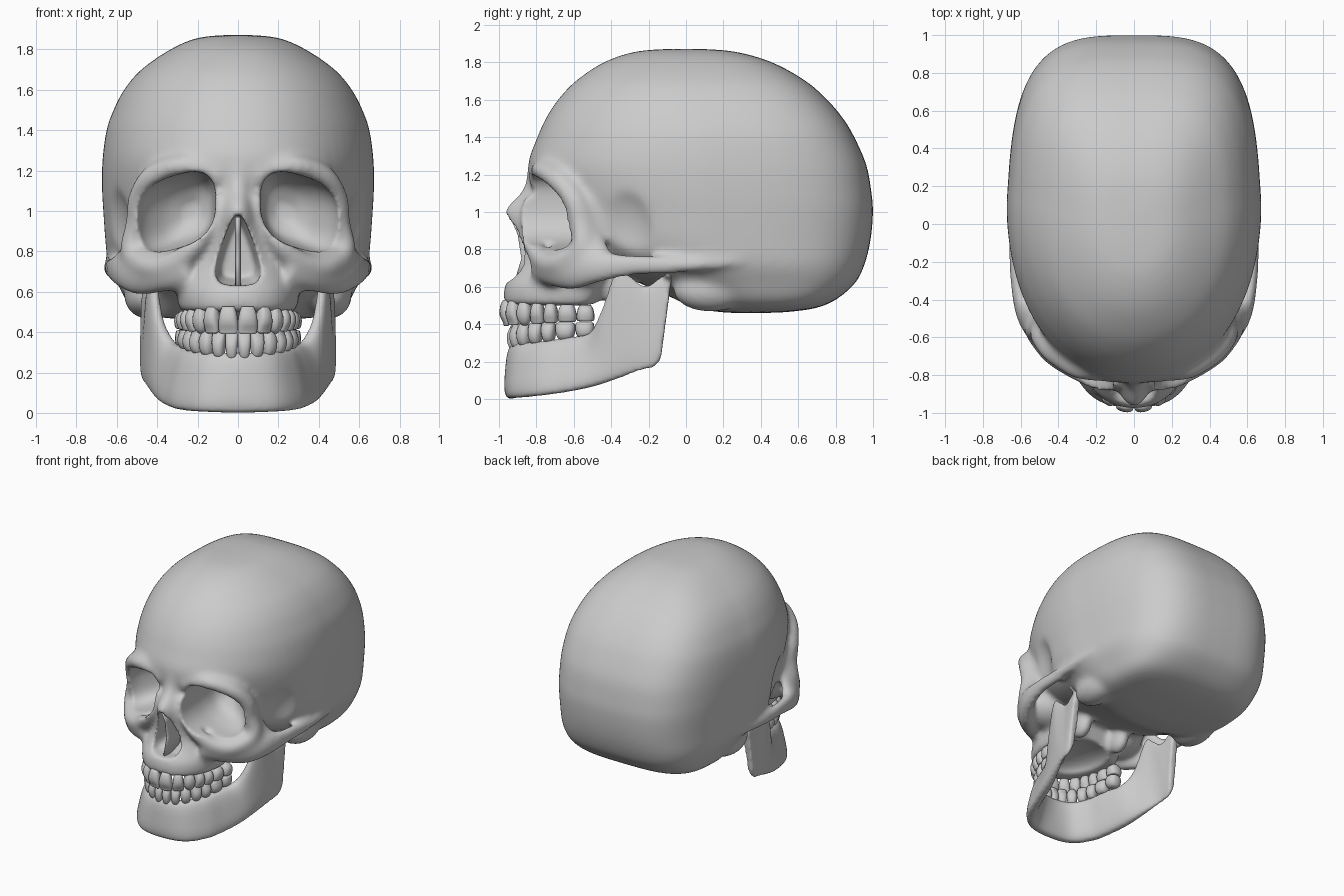
import bpy, bmesh, math
from mathutils import Vector, Matrix

if "Cube" in bpy.data.objects:
    bpy.data.objects.remove(bpy.data.objects["Cube"])

Z, Y = Vector((0, 0, 1)), Vector((0, 1, 0))


# ---- helpers ----
def spline(rows, n):
    """Catmull-Rom through rows of numbers, n steps per span."""
    out, last = [], len(rows) - 1
    for i in range(last):
        p = [rows[max(i - 1, 0)], rows[i], rows[i + 1], rows[min(i + 2, last)]]
        for k in range(n):
            t = k / n
            out.append([0.5 * (2 * b + (c - a) * t + (2 * a - 5 * b + 4 * c - d) * t * t
                               + (3 * b - a - 3 * c + d) * t ** 3) for a, b, c, d in zip(*p)])
    return out + [list(rows[-1])]


def unit(n, e, e2=None):
    """Superellipse outline; e2 is the exponent of the lower half."""
    pts = []
    for k in range(n):
        a = 2 * math.pi * k / n
        c, s = math.cos(a), math.sin(a)
        x = 2 / (e2 if e2 and s < 0 else e)
        pts.append((math.copysign(abs(c) ** x, c), math.copysign(abs(s) ** x, s)))
    return pts


def skin(bm, rings):
    vs = [[bm.verts.new(p) for p in r] for r in rings]
    n = len(vs[0])
    faces = [bm.faces.new((a[i], a[(i + 1) % n], b[(i + 1) % n], b[i]))
             for a, b in zip(vs, vs[1:]) for i in range(n)]
    faces += [bm.faces.new(vs[0]), bm.faces.new(vs[-1])]
    bmesh.ops.recalc_face_normals(bm, faces=faces)


def stack(bm, rows, front=2.1, back=2.1, k=0.52, n=5):
    """Horizontal slices: z, front y, back y, half width."""
    rings = []
    for z, yf, yb, hw in spline(rows, n):
        yc = yf + (yb - yf) * k
        rings.append([(hw * x, yc + y * ((yb - yc) if y > 0 else (yc - yf)), z)
                      for x, y in unit(64, back, front)])
    skin(bm, rings)


def tube(bm, rows, side, ref):
    """Swept oval: x, y, z, radius across, radius along ref."""
    rows = spline([(r[0] * side,) + r[1:] for r in rows], 6)
    pts = [Vector(r[:3]) for r in rows]
    rings = []
    for i, r in enumerate(rows):
        d = (pts[min(i + 1, len(pts) - 1)] - pts[max(i - 1, 0)]).normalized()
        a = d.cross(ref).normalized()
        b = a.cross(d)
        rings.append([pts[i] + a * x * r[3] + b * y * r[4] for x, y in unit(16, 2)])
    skin(bm, rings)


def ball(bm, c, r):
    bmesh.ops.create_icosphere(bm, subdivisions=4, radius=1,
                               matrix=Matrix.Translation(c) @ Matrix.Diagonal((*r, 1)))


def make(name, bm):
    me = bpy.data.meshes.new(name)
    bm.to_mesh(me)
    bm.free()
    ob = bpy.data.objects.new(name, me)
    bpy.context.collection.objects.link(ob)
    return ob


def modify(ob, kind, **kw):
    m = ob.modifiers.new(kind, kind)
    for key, v in kw.items():
        setattr(m, key, v)
    bpy.context.view_layer.objects.active = ob
    bpy.ops.object.modifier_apply(modifier=m.name)


def cut(ob, bm):
    tool = make("cutter", bm)
    tool.hide_render = True
    modify(ob, 'BOOLEAN', operation='DIFFERENCE', solver='EXACT', object=tool)
    bpy.data.objects.remove(tool)


def smooth(ob):
    for p in ob.data.polygons:
        p.use_smooth = True


# ---- braincase, narrowing slightly to the back ----
bm = bmesh.new()
stack(bm, [(1.872, -.09, .07, .05), (1.857, -.27, .26, .20), (1.80, -.44, .46, .335),
           (1.70, -.59, .64, .48), (1.60, -.685, .755, .565), (1.50, -.75, .84, .617),
           (1.40, -.795, .90, .652), (1.25, -.845, .965, .672), (1.10, -.81, .992, .675),
           (1.0, -.76, 1.0, .670), (.85, -.70, .987, .66), (.72, -.50, .955, .645),
           (.62, -.25, .905, .60), (.53, -.05, .80, .55), (.485, .05, .69, .47),
           (.465, .18, .54, .30), (.46, .25, .42, .12)], 2.1, 3.4)
for v in bm.verts:
    v.co.x *= 1 - .09 * max(0, v.co.y - .1)
skull = make("skull", bm)

# temporal hollows behind the cheek arches
bm = bmesh.new()
for s in (1, -1):
    ball(bm, (.76 * s, -.40, .86), (.24, .28, .36))
cut(skull, bm)

# ---- face bones added to the braincase ----
bm = bmesh.new()
bm.from_mesh(skull.data)
# upper jaw
stack(bm, [(.50, -.975, -.47, .29), (.60, -.972, -.42, .305), (.66, -.935, -.40, .29),
           (.75, -.88, -.38, .28), (.85, -.87, -.36, .26), (1.0, -.86, -.36, .20),
           (1.15, -.82, -.36, .18)], 2.2, 3, .7)
# nose bridge and aperture walls
stack(bm, [(1.24, -.845, -.6, .13), (1.12, -.875, -.6, .095), (1.02, -.968, -.6, .10),
           (.96, -.965, -.6, .125), (.88, -.925, -.6, .16), (.75, -.91, -.6, .2),
           (.62, -.945, -.6, .2)], 1.8, 2, .7)
for s in (1, -1):
    # eye socket rim
    tube(bm, [(.08, -.79, 1.16, .06, .06), (.17, -.775, 1.205, .06, .06),
              (.29, -.755, 1.225, .055, .07), (.42, -.675, 1.17, .06, .07),
              (.50, -.60, 1.07, .045, .06), (.518, -.56, .94, .04, .06),
              (.525, -.56, .80, .06, .06), (.44, -.68, .725, .06, .06),
              (.32, -.76, .74, .06, .06), (.21, -.825, .83, .05, .05),
              (.13, -.84, .96, .04, .05), (.11, -.82, 1.08, .04, .05)], s, Y)
    # cheekbone and arch
    tube(bm, [(.22, -.77, .70, .08, .08), (.37, -.70, .695, .07, .10),
              (.49, -.60, .69, .06, .11), (.575, -.48, .705, .05, .09),
              (.62, -.30, .715, .036, .062), (.63, -.10, .715, .036, .05),
              (.635, .10, .72, .035, .035), (.62, .30, .735, .03, .02)], s, Z)
    # web between socket rim and arch
    tube(bm, [(.49, -.54, 1.02, .035, .05), (.515, -.51, .88, .035, .06),
              (.565, -.46, .77, .035, .07), (.60, -.40, .72, .03, .05)], s, Y)
    ball(bm, (.33 * s, -.51, .98), (.195, .235, .27))  # socket walls
    ball(bm, (.31 * s, -.55, .77), (.18, .18, .16))    # cheek filling
    ball(bm, (.45 * s, .13, .58), (.115, .20, .115))   # mastoid
    ball(bm, (.17 * s, -.38, .62), (.06, .10, .12))    # pterygoid plate
bm.to_mesh(skull.data)
bm.free()
modify(skull, 'REMESH', mode='VOXEL', voxel_size=.016)
modify(skull, 'SMOOTH', factor=.5, iterations=18)

# ---- eye sockets, nose opening and palate ----
bm = bmesh.new()
for s in (1, -1):
    rings = []
    for y, cx, w, h in spline([(-1.1, .308, .197, .182), (-.72, .308, .197, .182),
                               (-.58, .295, .18, .17), (-.47, .255, .12, .125),
                               (-.41, .235, .04, .04)], 5):
        rings.append([(s * (cx + w * x), y, .995 + h * v - .28 * w * x)
                      for x, v in unit(40, 2.7)])
    skin(bm, rings)
half = spline([(.012, .985), (.05, .91), (.095, .78), (.11, .70), (.09, .645), (.015, .63)], 5)
pear = half + [(-x, z) for x, z in reversed(half)]
skin(bm, [[(x * f, y, .78 + (z - .78) * f) for x, z in pear]
          for y, f in ((-1.1, 1), (-.85, 1), (-.72, .75))])
ball(bm, (0, -.60, .49), (.19, .27, .085))
cut(skull, bm)
modify(skull, 'REMESH', mode='VOXEL', voxel_size=.0135)
modify(skull, 'SMOOTH', factor=.5, iterations=6)
smooth(skull)

# ---- nasal septum ----
bm = bmesh.new()
skin(bm, [[(.014 * x, y0 + .09 * y, z) for x, y in unit(16, 3)]
          for z, y0 in ((.62, -.83), (.75, -.79), (.88, -.81), (.97, -.85))])
smooth(make("nasal_septum", bm))

# ---- lower jaw: bottom point, top point, half thickness ----
jaw = [(0, -.935, .0, 0, -.91, .30, .045), (.17, -.91, .005, .14, -.87, .30, .045),
       (.28, -.80, .015, .225, -.76, .31, .045), (.34, -.65, .035, .27, -.63, .33, .045),
       (.385, -.50, .065, .325, -.51, .355, .045), (.425, -.36, .11, .385, -.45, .47, .036),
       (.45, -.28, .14, .42, -.37, .69, .028), (.462, -.23, .155, .43, -.30, .66, .024),
       (.466, -.19, .165, .437, -.22, .605, .024), (.466, -.165, .175, .445, -.14, .65, .026),
       (.463, -.135, .21, .45, -.07, .70, .028)]
mirror = [(-r[0], r[1], r[2], -r[3], r[4], r[5], r[6]) for r in jaw[:0:-1]]
rows = spline(mirror + jaw, 7)
mids = [(Vector(r[:3]) + Vector(r[3:6])) / 2 for r in rows]
bm = bmesh.new()
rings = []
for i, r in enumerate(rows):
    d = mids[min(i + 1, len(mids) - 1)] - mids[max(i - 1, 0)]
    nrm = d.cross(Z).normalized()
    axis = (Vector(r[3:6]) - Vector(r[:3])) / 2
    rings.append([mids[i] + axis * v + nrm * u * r[6] for u, v in unit(32, 3)])
skin(bm, rings)
for s in (1, -1):
    ball(bm, (.455 * s, -.09, .675), (.065, .035, .04))  # condyle
mandible = make("lower_jaw", bm)
modify(mandible, 'REMESH', mode='VOXEL', voxel_size=.012)
modify(mandible, 'SMOOTH', factor=.5, iterations=5)
smooth(mandible)


# ---- teeth ----
def tooth_row(name, a, b, y0, gum, edge, widths):
    bm = bmesh.new()
    arc = [Vector((a * math.sin(t) ** (2 / 2.3), y0 - b * max(math.cos(t), 0) ** (2 / 2.3), 0))
           for t in (math.pi / 2 * i / 400 for i in range(401))]
    total, dist = sum(widths), [0]
    for p, q in zip(arc, arc[1:]):
        dist.append(dist[-1] + (q - p).length)
    scale, pos = dist[-1] / total, 0
    for k, w in enumerate(widths):
        w *= scale
        i = min(range(401), key=lambda j: abs(dist[j] - pos - w / 2))
        pos += w
        t = arc[min(i + 4, 400)] - arc[max(i - 4, 0)]
        ang, f = math.atan2(t.y, t.x), k / (len(widths) - 1)
        zg, ze = (gum[0] + (gum[1] - gum[0]) * f), (edge[0] + (edge[1] - edge[0]) * f)
        deep = .034 + .018 * f
        tip = .3 + .5 * f
        prof = [(-.15, .6, .5), (.1, .85, .9), (.5, 1, 1), (.85, .98, .4 + .5 * f),
                (.97, .85, tip), (1, .6, tip * .6)]
        if k == 2:
            prof[3:] = [(.85, .75, .7), (1, .4, .35), (1.06, .15, .15)]
        for s in (1, -1):
            m = Matrix.Translation((arc[i].x * s, arc[i].y, 0)) @ Matrix.Rotation(ang * s, 4, 'Z')
            skin(bm, [[m @ Vector((x * w / 2 * pw, y * deep * pd, zg + (ze - zg) * h))
                       for x, y in unit(16, 2.6)] for h, pw, pd in spline(prof, 2)])
    smooth(make(name, bm))


tooth_row("upper_teeth", .265, .475, -.49, (.51, .49), (.39, .415),
          (.092, .075, .078, .07, .07, .095, .09))
tooth_row("lower_teeth", .262, .435, -.49, (.285, .335), (.405, .41),
          (.062, .066, .075, .075, .075, .105, .1))
